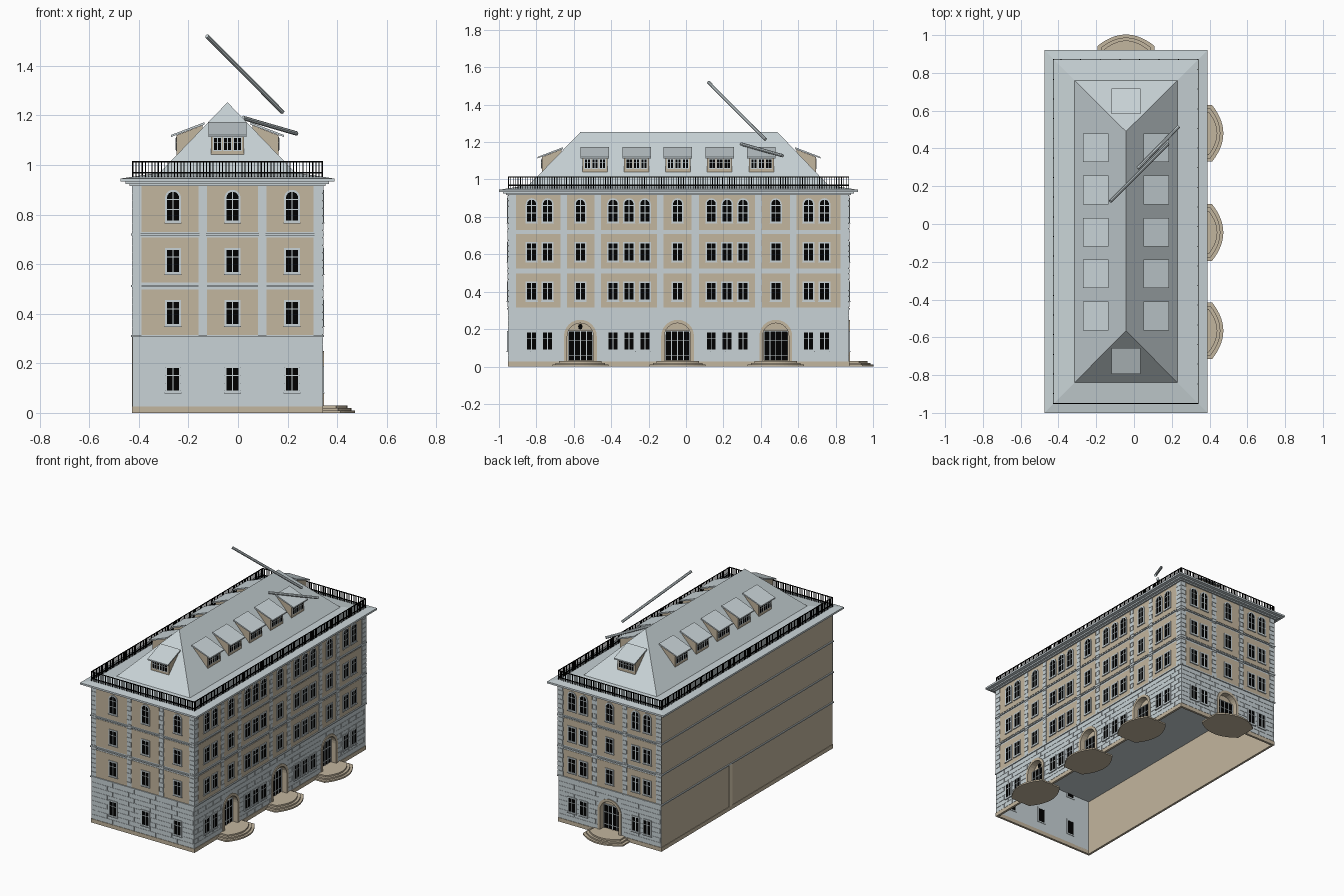
import bpy, bmesh, math
from mathutils import Matrix, Vector

cube = bpy.data.objects.get("Cube")
if cube:
    bpy.data.objects.remove(cube)


def material(name, rgb):
    m = bpy.data.materials.new(name)
    m.use_nodes = True
    m.diffuse_color = (*rgb, 1)
    m.node_tree.nodes["Principled BSDF"].inputs["Base Color"].default_value = (*rgb, 1)
    return m


STONE = material("grey stone", (0.58, 0.65, 0.675))
TAN = material("tan plaster", (0.545, 0.465, 0.342))
PALE = material("pale plaster", (0.74, 0.64, 0.47))
BLACK = material("black glass and iron", (0.0, 0.0, 0.0))

X0, X1, Y0, Y1, TOP = -0.425, 0.34, -0.95, 0.87, 0.93
MID = (X0 + X1) / 2
THICK = 0.012
parts = {}


def part(name, mat):
    return parts.setdefault(name, (bmesh.new(), mat))[0]


def prism(bm, M, pts, c0, c1):
    """Extrude a polygon (a, b) from c0 to c1 in the frame M."""
    lo = [bm.verts.new(M @ Vector((a, b, c0))) for a, b in pts]
    hi = [bm.verts.new(M @ Vector((a, b, c1))) for a, b in pts]
    bm.faces.new(lo[::-1])
    bm.faces.new(hi)
    for i in range(len(pts)):
        bm.faces.new((lo[i - 1], lo[i], hi[i], hi[i - 1]))


def box(bm, M, u0, u1, v0, v1, w0, w1):
    prism(bm, M, [(u0, v0), (u1, v0), (u1, v1), (u0, v1)], w0, w1)


def frame(bm, M, outer, inner, w0, w1):
    """Extruded ring between two outlines with equal point counts."""
    loops = [[bm.verts.new(M @ Vector((a, b, w))) for a, b in pts]
             for pts, w in ((outer, w0), (outer, w1), (inner, w1), (inner, w0))]
    for i in range(len(outer)):
        for k in range(4):
            p, q = loops[k - 1], loops[k]
            bm.faces.new((p[i - 1], p[i], q[i], q[i - 1]))


def outline(u, hw, v0, v1, arched):
    if not arched:
        return [(u - hw, v0), (u + hw, v0), (u + hw, v1), (u - hw, v1)]
    arc = [math.pi * i / 12 for i in range(13)]
    return [(u - hw, v0), (u + hw, v0)] + [
        (u + hw * math.cos(t), v1 - hw + hw * math.sin(t)) for t in arc]


def facade(u, out, origin):
    """Wall frame: along the wall, up, outward."""
    M = Matrix((u, (0, 0, 1), out)).transposed().to_4x4()
    M.translation = Vector(origin)
    return M


def sides(x0, x1, y0, y1):
    return (facade((1, 0, 0), (0, -1, 0), (0, y0, 0)), facade((0, 1, 0), (1, 0, 0), (x1, 0, 0)),
            facade((-1, 0, 0), (0, 1, 0), (0, y1, 0)), facade((0, -1, 0), (-1, 0, 0), (x0, 0, 0)))


ID = Matrix.Identity(4)
PLAN = Matrix(((1, 0, 0, 0), (0, 0, 1, 0), (0, 1, 0, 0), (0, 0, 0, 1)))     # (u, out) raised up
SECTION = Matrix(((0, 0, 1, 0), (0, 1, 0, 0), (1, 0, 0, 0), (0, 0, 0, 1)))  # (out, up) along u
FRONT, RIGHT, BACK, LEFT = sides(X0, X1, Y0, Y1)


def footprint(o):
    return [(X0 - o, Y0 - o), (X1 + o, Y0 - o), (X1 + o, Y1 + o), (X0 - o, Y1 + o)]


def window(M, u, v0, v1, hw=0.032, arched=False):
    # frame and glass run through the wall and show inside too
    inner = outline(u, hw - 0.008, v0 + 0.008, v1 - 0.008, arched)
    frame(part("window_frames", STONE), M, outline(u, hw, v0, v1, arched), inner, -THICK - 0.003, 0.007)
    prism(part("window_glass", BLACK), M, inner, -THICK - 0.002, 0.004)
    bars = part("window_bars", STONE)
    box(bars, M, u - 0.0025, u + 0.0025, v0 + 0.005, v1 - 0.005, 0, 0.006)
    for f in ((0.4, 0.7) if arched else (0.65,)):
        v = v0 + f * (v1 - v0)
        box(bars, M, u - hw + 0.005, u + hw - 0.005, v - 0.002, v + 0.002, 0, 0.006)
    box(part("window_sills", STONE), M, u - hw - 0.002, u + hw + 0.002, v0 - 0.004, v0, 0, 0.009)


def doorway(M, u, cutter):
    prism(cutter, M, outline(u, 0.077, 0.015, 0.24, True), -0.05, 0.05)
    portal = part("portals", TAN)
    hole = outline(u, 0.070, 0.02, 0.232, True)
    frame(portal, M, outline(u, 0.088, 0.02, 0.25, True), hole, -0.044, 0.006)
    prism(portal, M, hole, -0.044, -0.036)
    box(part("door_glass", BLACK), M, u - 0.064, u + 0.064, 0.033, 0.19, -0.04, -0.031)
    bars = part("door_bars", STONE)
    for k in (-0.064, -0.032, 0, 0.032, 0.064):
        box(bars, M, u + k - 0.0025, u + k + 0.0025, 0.033, 0.192, -0.04, -0.027)
    for v in (0.06, 0.14, 0.19):
        box(bars, M, u - 0.064, u + 0.064, v - 0.002, v + 0.002, -0.04, -0.027)
    # bowed entrance steps, running through the wall
    for i in range(3):
        hw, d = 0.15 - 0.018 * i, 0.133 - 0.016 * i
        arc = [(k / 7, d * (1 - 0.45 * (k / 7) ** 2)) for k in range(-7, 8)]
        pts = [(u + hw * s, w) for s, w in arc] + [(u - hw * s, -w) for s, w in arc]
        prism(part("entrance_steps", TAN), M @ PLAN, pts, 0.010 * i, 0.010 * (i + 1))


def dress(M, ends, panels, columns, doors):
    """Stonework, plaster panels and windows of one wall."""
    a, b = ends
    floors = ((0.315, 0.497), (0.525, 0.708), (0.73, 0.918))
    for p, q in panels:
        for v0, v1 in floors:
            box(part("plaster_panels", TAN), M, p, q, v0, v1, 0, 0.002)
    # alternating blocks on corners and between panels
    piers = [(a - 0.003, panels[0][0])] + [
        (panels[i][1], panels[i + 1][0]) for i in range(len(panels) - 1)] + [(panels[-1][1], b + 0.003)]
    for i, (p, q) in enumerate(piers):
        for k in range(20):
            v, trim = 0.317 + 0.03 * k, 0.004 * (k % 2)
            left = p + (trim if i else 0)
            right = q - (trim if i < len(piers) - 1 else 0)
            box(part("pier_blocks", STONE), M, left, right, v, v + 0.028, 0, 0.004)
    # coursed masonry of the ground floor, open at the doors
    for row in range(9):
        v, u = 0.028 + 0.031 * row, a - 0.04 * (row % 2)
        while u < b:
            p, q = max(u, a), min(u + 0.078, b)
            for c in doors:
                if v < 0.23 and q > c - 0.08 and p < c + 0.08:
                    if p < c - 0.08:
                        q = c - 0.08
                    else:
                        p = c + 0.08
            if q - p > 0.004:
                box(part("masonry_blocks", STONE), M, p, q, v, v + 0.029, 0, 0.002)
            u += 0.08
    for u in columns:
        if u not in doors:
            window(M, u, 0.082, 0.189)
        window(M, u, 0.35, 0.455)
        window(M, u, 0.56, 0.665)
        window(M, u, 0.768, 0.9, arched=True)


# main walls, hollow below with recessed doorways
body, cutter = part("walls", STONE), part("wall_cutter", STONE)
prism(body, ID, footprint(0), 0.02, TOP)
hall = part("hall_cutter", STONE)
prism(hall, ID, footprint(-THICK), -0.1, 0.38)
RIGHT_DOORS, BACK_DOORS = (-0.565, -0.045, 0.48), (-MID,)
for c in RIGHT_DOORS:
    doorway(RIGHT, c, cutter)
doorway(BACK, -MID, cutter)

dress(FRONT, (X0, X1), [(-0.39, -0.16), (-0.125, 0.08), (0.115, 0.305)], (-0.262, -0.022, 0.218), ())
dress(RIGHT, (Y0, Y1), [(-0.91, -0.67), (-0.635, -0.49), (-0.455, -0.155), (-0.12, 0.03),
                        (0.07, 0.37), (0.405, 0.555), (0.59, 0.825)],
      (-0.825, -0.74, -0.565, -0.39, -0.305, -0.22, -0.045, 0.135, 0.22, 0.305, 0.48, 0.655, 0.74),
      RIGHT_DOORS)
dress(BACK, (-X1, -X0), [(-MID + p, -MID + q) for p, q in ((-0.345, -0.13), (-0.095, 0.095), (0.13, 0.345))],
      [-MID + k for k in (-0.28, -0.195, 0, 0.195, 0.28)], BACK_DOORS)
box(part("side_strip", PALE), LEFT, -0.15, -0.115, 0.025, 0.306, 0, 0.003)
prism(part("door_lamp", BLACK), RIGHT, [(-0.565 + 0.012 * math.cos(k), 0.213 + 0.016 * math.sin(k))
                                        for k in [math.pi * i / 4 for i in range(8)]], -0.037, -0.03)

# plinth, ledges and cornice
frame(part("plinth", TAN), ID, footprint(0.003), footprint(-THICK), 0, 0.026)
for z in (0.306, 0.508, 0.716):
    frame(part("ledges", STONE), ID, footprint(0.007), footprint(-0.01), z, z + 0.008)
for z0, z1, o in ((0.916, 0.924, 0.012), (0.924, 0.933, 0.028), (0.933, 0.945, 0.05)):
    prism(part("cornice", STONE), ID, footprint(o), z0, z1)

# shallow eaves, and the steep hipped roof rising through them
R0, R1 = -0.565, 0.49


def ring(bm, o, z):
    return [bm.verts.new((x, y, z)) for x, y in footprint(o)]


eaves = part("eaves", STONE)
low, high = ring(eaves, 0.05, 0.945), ring(eaves, -0.12, 0.9715)
for i in range(4):
    eaves.faces.new((low[i - 1], low[i], high[i], high[i - 1]))
roof = part("roof", STONE)
foot = ring(roof, -0.0975, 0.957)
r0, r1 = roof.verts.new((MID, R0, 1.253)), roof.verts.new((MID, R1, 1.253))
roof.faces.new((foot[0], foot[1], r0))
roof.faces.new((foot[1], foot[2], r1, r0))
roof.faces.new((foot[2], foot[3], r1))
roof.faces.new((foot[3], foot[0], r0, r1))

# dormers
ROWS = (-0.487, -0.264, -0.043, 0.18, 0.403)
for M, centres in zip(sides(MID, MID, R0, R1), ((MID,), ROWS, (-MID,), [-r for r in ROWS])):
    for u in centres:
        prism(part("dormer_walls", TAN), M @ SECTION,
              [(0.205, 1.03), (0.205, 1.12), (0.1, 1.16), (0.1, 1.1)], u - 0.067, u + 0.067)
        prism(part("dormer_roofs", STONE), M @ SECTION,
              [(0.228, 1.113), (0.228, 1.121), (0.092, 1.173), (0.092, 1.163)], u - 0.076, u + 0.076)
        for c in (u - 0.04, u, u + 0.04):
            box(part("dormer_frames", STONE), M, c - 0.018, c + 0.018, 1.056, 1.112, 0.2, 0.207)
            box(part("dormer_glass", BLACK), M, c - 0.014, c + 0.014, 1.061, 1.108, 0.2, 0.208)
            box(part("dormer_bars", STONE), M, c - 0.002, c + 0.002, 1.061, 1.108, 0.2, 0.209)
            box(part("dormer_bars", STONE), M, c - 0.014, c + 0.014, 1.088, 1.091, 0.2, 0.209)

# railing
rail = part("railing", BLACK)
for z, h in ((0.966, 0.006), (1.011, 0.005)):
    frame(rail, ID, footprint(0.002), footprint(-0.002), z, z + h)
for M, a, b in ((FRONT, X0, X1), (RIGHT, Y0, Y1), (BACK, -X1, -X0), (LEFT, -Y1, -Y0)):
    n = round((b - a) / 0.013)
    for i in range(n):
        u = a + (b - a) * i / n
        t = 0.0025 if i % 8 == 0 else 0.0018
        box(rail, M, u - t, u + t, 0.945, 1.012, -t, t)

# loose poles above the roof
for a, b in (((-0.125, 0.12, 1.52), (0.18, 0.425, 1.213)), ((0.02, 0.295, 1.19), (0.237, 0.517, 1.127))):
    a, b = Vector(a), Vector(b)
    M = Matrix.Translation(a) @ (b - a).to_track_quat("Z", "Y").to_matrix().to_4x4()
    circle = [(0.009 * math.cos(k), 0.009 * math.sin(k)) for k in [math.pi * i / 4 for i in range(8)]]
    prism(part("roof_poles", STONE), M, circle, 0, (b - a).length)

# turn the collected parts into objects
CARVED = ("walls", "wall_cutter", "hall_cutter")
objects = {}
for name, (bm, mat) in parts.items():
    bmesh.ops.recalc_face_normals(bm, faces=bm.faces)
    mesh = bpy.data.meshes.new(name)
    if name in CARVED:    # blank side wall is plaster inside and out
        for f in bm.faces:
            f.material_index = int(abs(f.normal.x) > 0.9 and f.calc_center_median().x < -0.3)
    bm.to_mesh(mesh)
    bm.free()
    mesh.materials.append(mat)
    if name in CARVED:
        mesh.materials.append(TAN)
    objects[name] = bpy.data.objects.new(name, mesh)
    bpy.context.collection.objects.link(objects[name])

walls = objects["walls"]
bpy.context.view_layer.objects.active = walls
for name in CARVED[1:]:
    cut = objects[name]
    cut.hide_render = True
    mod = walls.modifiers.new(name, "BOOLEAN")
    mod.operation, mod.solver, mod.object = "DIFFERENCE", "EXACT", cut
    bpy.ops.object.modifier_apply(modifier=mod.name)
    bpy.data.objects.remove(cut)
